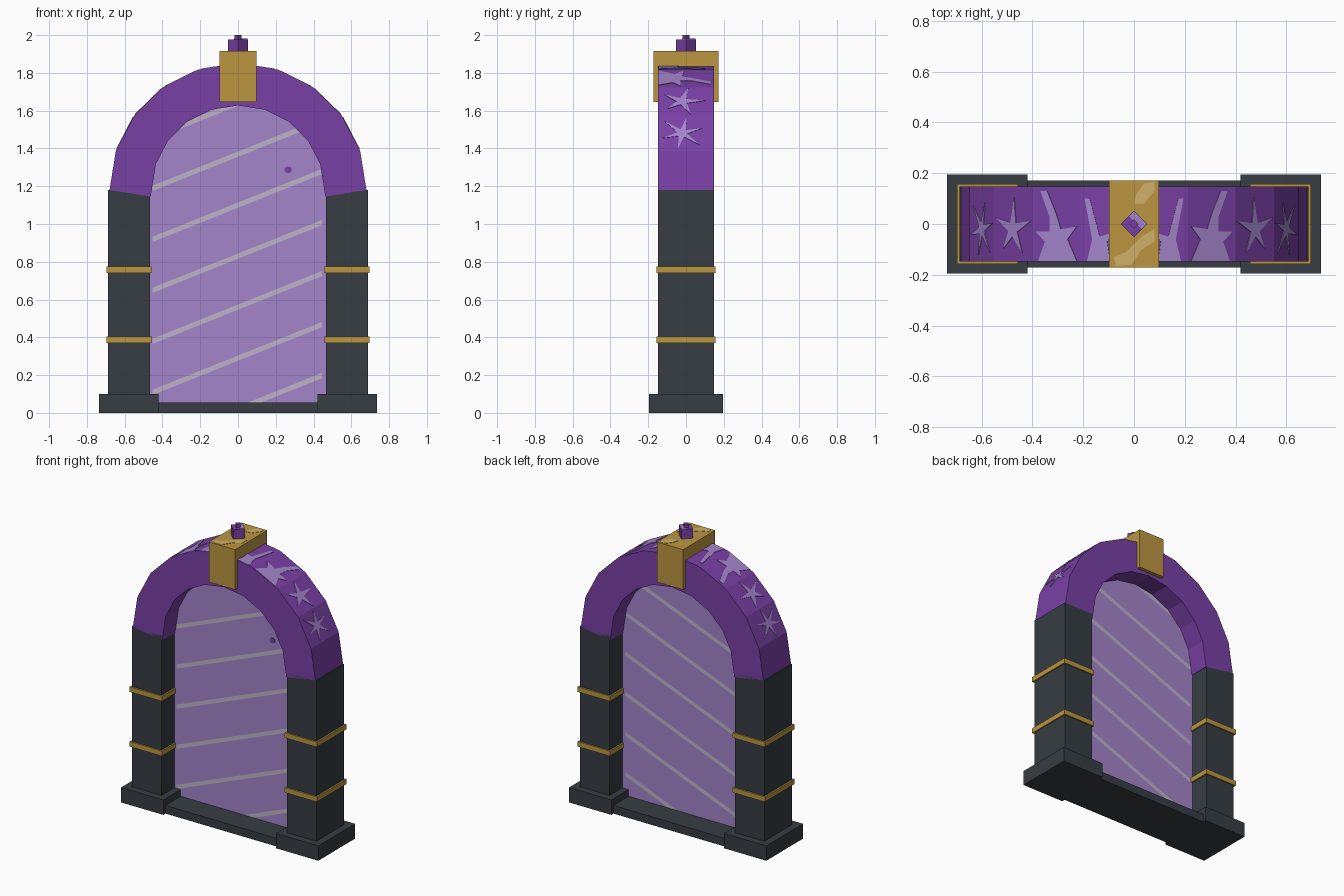
import bpy, bmesh, math, random
from mathutils import Vector

cube = bpy.data.objects.get("Cube")
if cube:
    bpy.data.objects.remove(cube, do_unlink=True)
random.seed(4)


def material(name, r, g, b):
    linear = [((c / 255 + 0.055) / 1.055) ** 2.4 for c in (r, g, b)] + [1]
    m = bpy.data.materials.new(name)
    m.use_nodes = True
    m.diffuse_color = linear
    m.node_tree.nodes["Principled BSDF"].inputs["Base Color"].default_value = linear
    return m


STONE = material("dark stone", 55, 61, 67)
PURPLE = material("purple", 121, 64, 165)
LILAC = material("lilac", 163, 133, 203)
STRIPE = material("pale grey", 190, 180, 200)
GOLD = material("gold", 188, 150, 64)
PALE_GOLD = material("pale gold", 208, 178, 104)


def finish(name, bm, *mats):
    bmesh.ops.recalc_face_normals(bm, faces=bm.faces)
    mesh = bpy.data.meshes.new(name)
    bm.to_mesh(mesh)
    bm.free()
    for m in mats:
        mesh.materials.append(m)
    obj = bpy.data.objects.new(name, mesh)
    bpy.context.collection.objects.link(obj)
    return obj


def loft_mesh(ring_a, ring_b):
    bm = bmesh.new()
    a = [bm.verts.new(p) for p in ring_a]
    b = [bm.verts.new(p) for p in ring_b]
    bm.faces.new(a)
    bm.faces.new(b)
    for i in range(len(a)):
        j = (i + 1) % len(a)
        bm.faces.new((a[i], a[j], b[j], b[i]))
    return bm


def prism(name, outline, half_depth, mat):
    """Outline in x and z, extruded along y."""
    rings = [[(x, y, z) for x, z in outline] for y in (-half_depth, half_depth)]
    return finish(name, loft_mesh(*rings), mat)


def box(name, x0, x1, half_depth, z0, z1, mat):
    return prism(name, [(x0, z0), (x1, z0), (x1, z1), (x0, z1)], half_depth, mat)


def flat_plate(name, outline, z0, z1, mat):
    """Outline in x and y, extruded along z."""
    rings = [[(x, y, z) for x, y in outline] for z in (z0, z1)]
    return finish(name, loft_mesh(*rings), mat)


def star(arms, reach, core, squeeze):
    """Irregular splash in block space: along the chord, and y."""
    points = []
    for i in range(arms * 2):
        angle = math.pi * (i + 0.4) / arms
        r = core if i % 2 else reach * random.uniform(0.75, 1.1)
        t, y = r * math.cos(angle) * squeeze, r * math.sin(angle) - 0.02
        points.append((max(-0.1, min(0.1, t)), max(-0.14, min(0.14, y))))
    return points


# Splashes on the outer faces, by block number
wide_splash = [(-0.08, -0.145), (0.09, -0.145), (0.05, -0.06), (0.09, -0.01),
               (0.02, -0.02), (0.0, 0.04), (-0.04, 0.13), (-0.07, 0.13),
               (-0.03, 0.03), (-0.03, -0.03), (-0.09, -0.03), (-0.05, -0.07)]
small_splash = [(-0.08, -0.145), (0.01, -0.145), (0.0, -0.07), (0.03, -0.03),
                (-0.03, -0.05), (-0.07, 0.1), (-0.09, 0.1), (-0.06, -0.06)]
splashes = {1: star(6, 0.14, 0.027, 0.85), 2: star(5, 0.12, 0.03, 0.85),
            3: wide_splash, 4: small_splash}

# Arch of straight blocks whose outer corners meet
SPRING, BLOCKS, THICK = 1.18, 5, 0.22
for side, label in ((1, "left"), (-1, "right")):
    corners = []
    for i in range(BLOCKS + 1):
        a = math.pi / 2 * i / BLOCKS
        corners.append(Vector((side * 0.68 * math.cos(a), 0, SPRING + 0.67 * math.sin(a))))
    for i in range(BLOCKS):
        p, q = corners[i], corners[i + 1]
        along = (q - p).normalized()
        out = Vector((along.z, 0, -along.x)) * side
        outline = [p, q, q - out * THICK, p - out * THICK]
        prism(f"{label}_arch_block_{i + 1}", [(v.x, v.z) for v in outline], 0.147, PURPLE)
        if i in splashes:
            mid = (p + q) / 2
            flat = [mid + along * t + Vector((0, y, 0)) for t, y in splashes[i]]
            rings = [[v + out * h for v in flat] for h in (-0.002, 0.003)]
            finish(f"{label}_arch_splash_{i + 1}", loft_mesh(*rings), LILAC)

    # Pillar, foot and bands
    def sided_box(name, inner, outer, depth, z0, z1, mat):
        x0, x1 = sorted((side * inner, side * outer))
        box(f"{label}_{name}", x0, x1, depth, z0, z1, mat)

    sided_box("foot", 0.42, 0.735, 0.195, 0, 0.1, STONE)
    sided_box("pillar", 0.467, 0.687, 0.147, 0.1, SPRING, STONE)
    for n, z in enumerate((0.388, 0.757)):
        sided_box(f"band_{n + 1}", 0.457, 0.697, 0.157, z - 0.017, z + 0.017, GOLD)

# Threshold
box("threshold", -0.42, 0.42, 0.172, 0, 0.055, STONE)

# Portal pane, cut along the slanted stripes
arc = [math.pi * i / 20 for i in range(21)]
outline = [(-0.52, 0.04), (0.52, 0.04)]
outline += [(0.52 * math.cos(a), SPRING + 0.53 * math.sin(a)) for a in arc]
pane = loft_mesh(*[[(x, y, z) for x, z in outline] for y in (-0.01, 0.01)])
SLOPE, FIRST, GAP, HALF = 0.4, 0.02, 0.27, 0.014


def cut(point, normal):
    geom = pane.verts[:] + pane.edges[:] + pane.faces[:]
    bmesh.ops.bisect_plane(pane, geom=geom, plane_co=point, plane_no=normal)


for k in range(7):
    for edge in (-HALF, HALF):
        cut((0, 0, FIRST + GAP * k + edge), (-SLOPE, 0, 1))
for x in (-0.453, 0.445):
    cut((x, 0, 0), (1, 0, 0))
for f in pane.faces:
    c = f.calc_center_median()
    offset = (c.z - SLOPE * c.x - FIRST + GAP / 2) % GAP - GAP / 2
    if abs(offset) < HALF and -0.453 < c.x < 0.445:
        f.material_index = 1
finish("portal_pane", pane, LILAC, STRIPE)

# Small spot on the front of the pane
spot = [(0.265 + 0.02 * math.cos(a * 2), 1.287 + 0.018 * math.sin(a * 2)) for a in arc[:-1:2]]
rings = [[(x, y, z) for x, z in spot] for y in (-0.014, -0.009)]
finish("pane_spot", loft_mesh(*rings), PURPLE)

# Keystone with worn patches on top
TOP = 1.915
box("keystone", -0.098, 0.098, 0.171, 1.645, TOP, GOLD)
back_patch = [(0.0, 0.08), (0.04, 0.08), (0.08, 0.13), (0.08, 0.165), (0.04, 0.16), (0.01, 0.12)]
front_patch = [(-0.07, -0.165), (-0.01, -0.16), (0.03, -0.1), (0.08, -0.07),
               (0.08, -0.02), (0.03, -0.05), (-0.03, -0.11), (-0.08, -0.13)]
for n, patch in enumerate((back_patch, front_patch)):
    flat_plate(f"keystone_patch_{n + 1}", patch, TOP - 0.002, TOP + 0.002, PALE_GOLD)


# Crystal finial, two turned blocks
def diamond(r):
    return [(r, 0), (0, r), (-r, 0), (0, -r)]


flat_plate("finial", diamond(0.052), TOP - 0.01, 1.978, PURPLE)
flat_plate("finial_tip", diamond(0.019), 1.97, 2.0, PURPLE)
flat_plate("finial_glint", [(0.05, 0), (0, 0.05), (-0.02, 0.03), (0.03, -0.02)],
           1.977, 1.981, LILAC)
